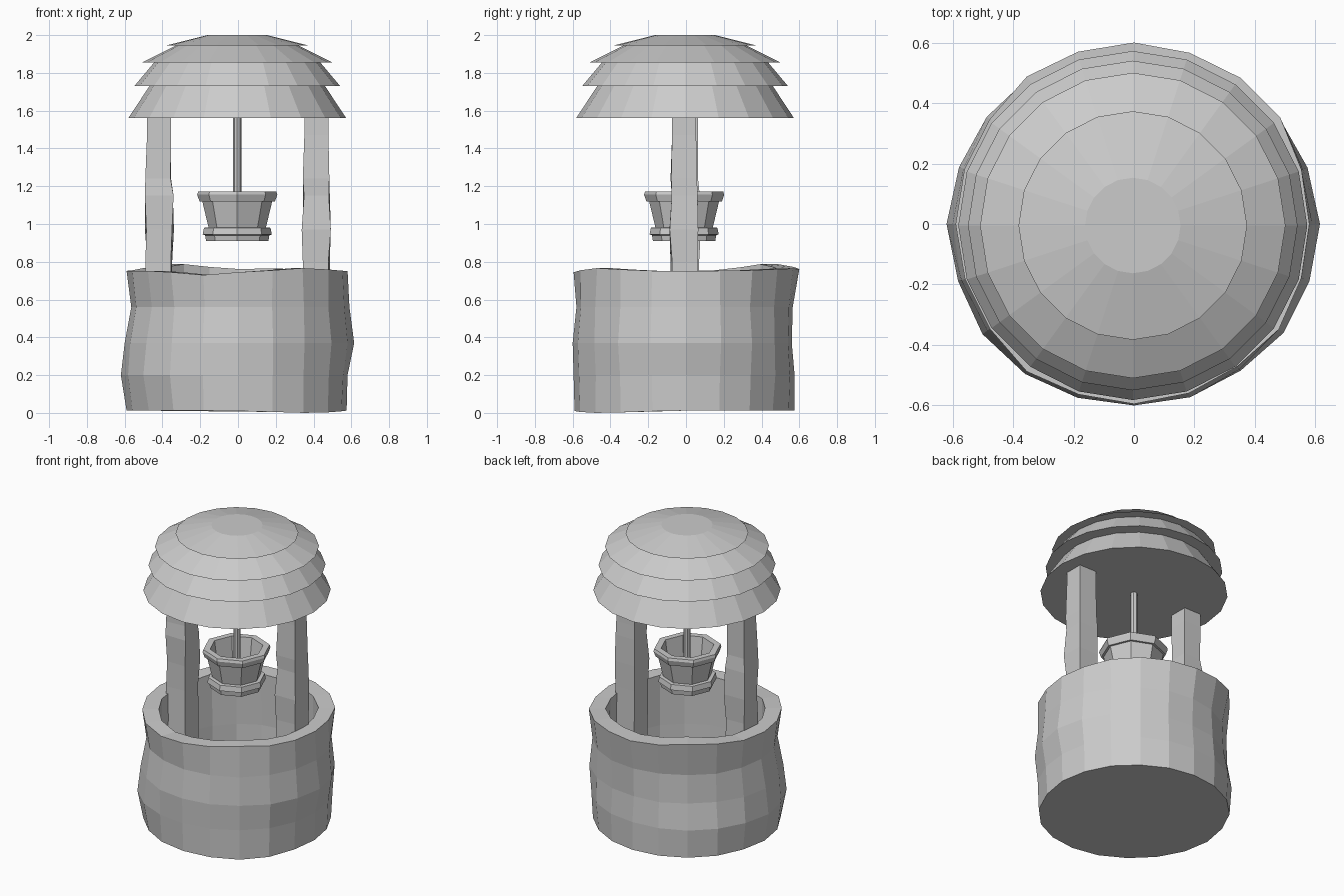
import bpy, bmesh, math, random

if "Cube" in bpy.data.objects:
    bpy.data.objects.remove(bpy.data.objects["Cube"])

random.seed(4)


def lathe(name, profile, sides, offset=(0, 0), turn=0.0, jitter=None):
    """Revolve (radius, z) points into a closed flat-faced body."""
    bm = bmesh.new()
    rings = []
    for i, (r, z) in enumerate(profile):
        ring = []
        for k in range(sides):
            a = turn + 2 * math.pi * k / sides
            dr, dz = jitter(i, a) if jitter else (0, 0)
            ring.append(bm.verts.new((offset[0] + (r + dr) * math.cos(a),
                                      offset[1] + (r + dr) * math.sin(a), z + dz)))
        rings.append(ring)
    for lo, hi in zip(rings, rings[1:]):
        for k in range(sides):
            n = (k + 1) % sides
            bm.faces.new((lo[k], lo[n], hi[n], hi[k]))
    bm.faces.new(rings[0][::-1])
    bm.faces.new(rings[-1])
    bmesh.ops.recalc_face_normals(bm, faces=bm.faces)
    mesh = bpy.data.meshes.new(name)
    bm.to_mesh(mesh)
    bm.free()
    obj = bpy.data.objects.new(name, mesh)
    bpy.context.collection.objects.link(obj)
    return obj


# Stone wall: uneven outside, bulges given at right, back, left, front per row
bulge = [(-.01, -.01, .005, .005), (-.005, -.01, .035, .01), (.03, -.025, .015, .015),
         (.005, -.02, -.02, -.005), (-.005, .015, .005, .01)]


def stone(i, a):
    rnd = random.uniform(-1, 1)
    q = (a / (math.pi / 2)) % 4
    k, f = int(q), q % 1
    if i < 5:
        row = bulge[i]
        dr = row[k] * (1 - f) + row[(k + 1) % 4] * f
        dr += rnd * .012 * math.sin(math.pi * f) ** 2
    else:
        dr = rnd * .006
    dz = 0
    if i in (4, 5):  # wavy rim, highest at the back left, lowest at the front left
        dz = .035 * math.exp(-((a - 2.2) / .4) ** 2) - .022 * math.exp(-((a - 4.4) / .3) ** 2)
        dz += .012 * math.exp(-((a - 1.2) / .5) ** 2) + .015 * math.exp(-((a - 5.4) / .3) ** 2)
    if i == 0:
        dz = -.012 * math.exp(-((a - 5.4) / .5) ** 2)
    return dr, dz


lathe("well_wall", [(.585, .012), (.585, .2), (.585, .37), (.585, .56), (.585, .752),
                    (.49, .752), (.49, .42), (.485, .1)], 20, jitter=stone)


# Rough square posts standing inside the wall
def rough(i, a):
    return random.uniform(-.006, .012) if 0 < i < 6 else 0, 0


for side, x, y in (("left", -.418, 0), ("right", .415, -.01)):
    lathe(side + "_post", [(.091, .1), (.091, .5), (.092, .8), (.1, .97), (.098, 1.15),
                           (.092, 1.24), (.09, 1.47), (.09, 1.565)], 4,
          offset=(x, y), turn=math.pi / 4, jitter=rough)

# Tiered roof with a flat underside
lathe("roof", [(.577, 1.56), (.465, 1.73), (.545, 1.73), (.44, 1.855), (.505, 1.855),
               (.325, 1.945), (.378, 1.945), (.158, 2.0)], 20, offset=(-.004, -.005))

# Hollow bucket with rim and base bands
lathe("bucket", [(.165, .91), (.17, .94), (.183, .945), (.176, .98), (.152, .982),
                 (.185, 1.12), (.2, 1.12), (.212, 1.155), (.207, 1.172),
                 (.165, 1.172), (.135, .96)], 8, offset=(-.004, -.01))

# Rope from bucket to roof
lathe("rope", [(.022, .96), (.022, 1.565)], 8, offset=(-.004, -.005))
